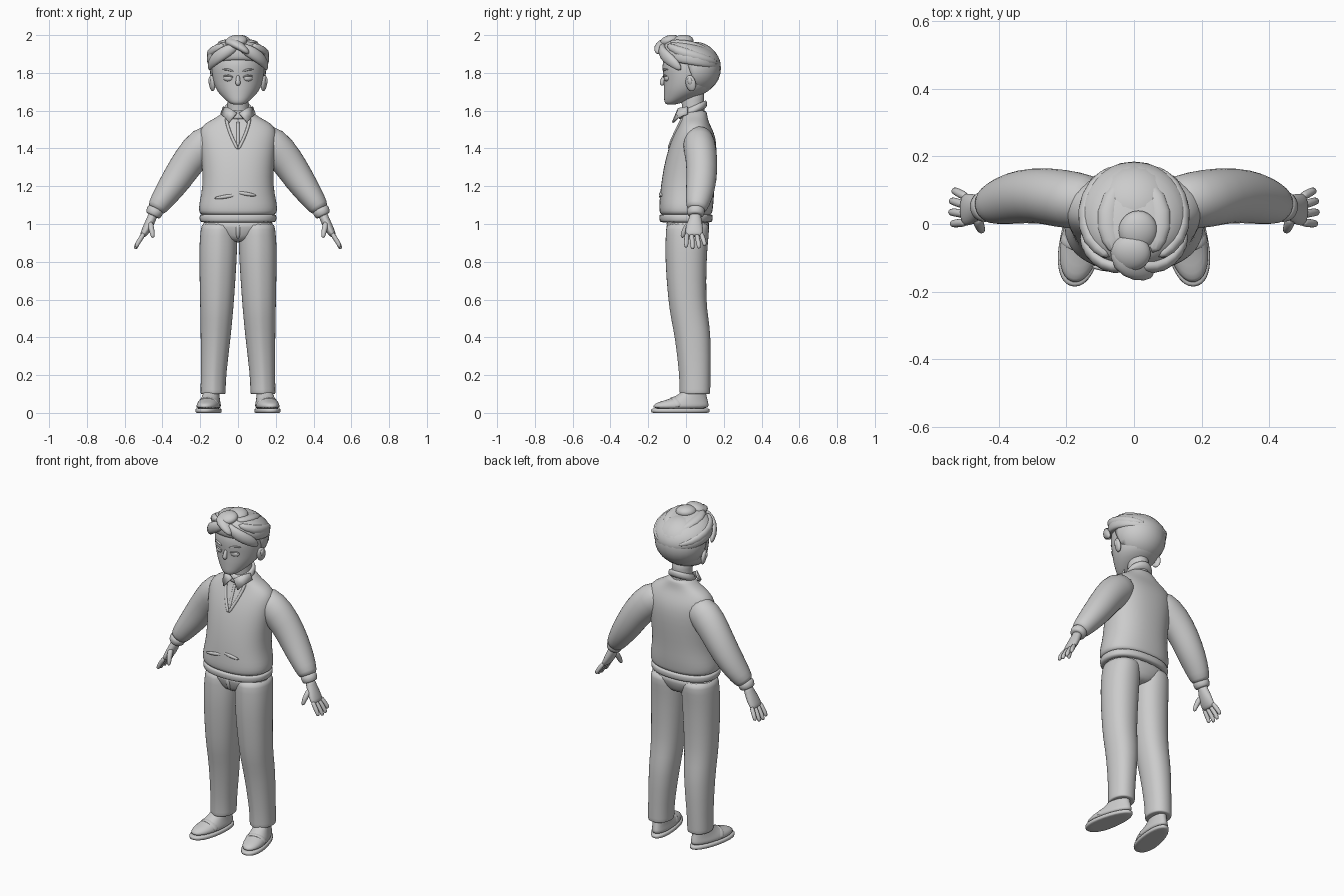
import bpy, bmesh, math
from mathutils import Vector, Matrix
from mathutils.bvhtree import BVHTree

Y, Z = Vector((0, 1, 0)), Vector((0, 0, 1))


def skin(name, loops, mirror=False, sub=1):
    """Bridge a list of vertex loops into a closed, smooth shell."""
    n = len(loops[0])
    verts = [p for lp in loops for p in lp]
    faces = [(i * n + k, i * n + (k + 1) % n, (i + 1) * n + (k + 1) % n, (i + 1) * n + k)
             for i in range(len(loops) - 1) for k in range(n)]
    faces += [tuple(range(n))[::-1], tuple(range(len(verts) - n, len(verts)))]
    me = bpy.data.meshes.new(name)
    me.from_pydata(verts, [], faces)
    bm = bmesh.new()
    bm.from_mesh(me)
    bmesh.ops.recalc_face_normals(bm, faces=bm.faces)
    bm.to_mesh(me)
    bm.free()
    return finish(name, me, mirror, sub)


def finish(name, me, mirror=False, sub=0):
    ob = bpy.data.objects.new(name, me)
    bpy.context.collection.objects.link(ob)
    for p in me.polygons:
        p.use_smooth = True
    if mirror:
        m = ob.modifiers.new("mirror", 'MIRROR')
        m.use_mirror_merge = False
    if sub:
        s = ob.modifiers.new("smooth", 'SUBSURF')
        s.levels = s.render_levels = sub
    return ob


def unit(n, power):
    """Superellipse outline, slightly enlarged to offset smoothing."""
    grow = 1 / (2 / 3 + math.cos(2 * math.pi / n) / 3)
    out = []
    for k in range(n):
        a = 2 * math.pi * k / n
        c, s = math.cos(a), math.sin(a)
        out.append((grow * math.copysign(abs(c) ** (2 / power), c),
                    grow * math.copysign(abs(s) ** (2 / power), s)))
    return out


def stack(name, rings, n=20, power=2.0, tilt=0.0, crease=0.0, xf=None, egg=0.0, **kw):
    """Horizontal rings: (z, cx, cy, rx, ry)."""
    loops = []
    for z, cx, cy, rx, ry in rings:
        lp = []
        for k, (c, s) in enumerate(unit(n, power)):
            y = cy + ry * s - (crease if k == 3 * n // 4 else 0)
            p = Vector((cx + rx * c * (1 - egg * s), y, z - tilt * (y - cy)))
            lp.append(xf @ p if xf else p)
        loops.append(lp)
    return skin(name, loops, **kw)


def limb(name, pts, n=12, ref=Y, power=2.0, xf=None, **kw):
    """Rings along a path: (x, y, z, radius across ref, radius along ref)."""
    ps = [Vector(p[:3]) for p in pts]
    loops = []
    for i, p in enumerate(pts):
        t = (ps[min(i + 1, len(ps) - 1)] - ps[max(i - 1, 0)]).normalized()
        u = t.cross(ref).normalized()
        v = u.cross(t)
        lp = [ps[i] + u * c * p[3] + v * s * p[4] for c, s in unit(n, power)]
        loops.append([xf @ q for q in lp] if xf else lp)
    return skin(name, loops, **kw)


def ball(name, loc, scale, rot=(0, 0, 0), cut=None, mirror=False):
    bm = bmesh.new()
    bmesh.ops.create_uvsphere(bm, u_segments=24, v_segments=14, radius=1)
    r = Matrix.Rotation(rot[2], 4, 'Z') @ Matrix.Rotation(rot[1], 4, 'Y') @ Matrix.Rotation(rot[0], 4, 'X')
    bm.transform(Matrix.Translation(loc) @ r @ Matrix.Diagonal((*scale, 1)))
    if cut:
        bmesh.ops.bisect_plane(bm, geom=bm.verts[:] + bm.edges[:] + bm.faces[:],
                               plane_co=cut[0], plane_no=cut[1], clear_outer=True)
        bmesh.ops.holes_fill(bm, edges=[e for e in bm.edges if e.is_boundary])
    me = bpy.data.meshes.new(name)
    bm.to_mesh(me)
    bm.free()
    return finish(name, me, mirror)


# Sweater body, hem and sleeves
torso = stack("sweater_body", [
    (1.045, 0, 0, .19, .128), (1.055, 0, 0, .203, .138), (1.085, 0, 0, .208, .142), (1.13, 0, .004, .2, .143),
    (1.2, 0, .008, .186, .141), (1.3, 0, .02, .188, .138), (1.4, 0, .035, .2, .128), (1.46, 0, .043, .205, .112),
    (1.5, 0, .045, .2, .095), (1.535, 0, .045, .172, .077), (1.56, 0, .045, .12, .07),
    (1.585, 0, .045, .085, .066), (1.605, 0, .045, .066, .06)], n=28, power=2.3)
stack("sweater_hem", [(1.008, 0, 0, .185, .125), (1.01, 0, 0, .2, .138), (1.03, 0, 0, .204, .142),
                      (1.05, 0, 0, .202, .14), (1.053, 0, 0, .19, .13)], n=28, power=2.3)
limb("sleeve", [(.09, .065, 1.475, .07, .07), (.18, .068, 1.425, .1, .088), (.26, .085, 1.338, .086, .083),
                (.328, .083, 1.23, .08, .08), (.387, .07, 1.147, .065, .072), (.43, .056, 1.085, .053, .056),
                (.437, .054, 1.073, .04, .042)], n=16, mirror=True)
limb("cuff", [(.433, .054, 1.084, .035, .035), (.434, .054, 1.082, .046, .048), (.451, .05, 1.045, .043, .045),
              (.452, .05, 1.043, .03, .032)], n=16, mirror=True)
# Soft fold lines above the hem
for x0, z0, x1, z1 in ((-.13, 1.135, .0, 1.155), (-.02, 1.17, .1, 1.15)):
    limb("sweater_fold", [(x0, -.125, z0, .006, .006), ((x0 + x1) / 2, -.137, (z0 + z1) / 2, .012, .01),
                          (x1, -.128, z1, .006, .006)], n=8)

# V-neck trim laid on the chest
bpy.context.view_layer.update()
bvh = BVHTree.FromObject(torso, bpy.context.evaluated_depsgraph_get())


def front(x, z):
    hit = bvh.ray_cast(Vector((x, -1, z)), Y)[0]
    return hit.y if hit else 0


trim = []
for i in range(7):
    t = i / 6
    x, z = .062 * (1 - (1 - t) ** 1.5) + .001, 1.395 + .17 * t
    trim.append((x, front(x, z), z, .008, .008))
limb("neckline_trim", trim, n=8, mirror=True)
limb("shirt_placket", [(0, front(0, z), z, .008, .004) for z in (1.41, 1.46, 1.51, 1.55)], n=8)

# Shirt collar with two pointed flaps
stack("collar_band", [(1.575, 0, .035, .075, .072), (1.60, 0, .037, .079, .077), (1.625, 0, .04, .068, .068),
                      (1.627, 0, .04, .06, .06)], tilt=-.45)
me = bpy.data.meshes.new("collar_flap")
me.from_pydata([(.004, -.045, 1.585), (.04, -.035, 1.61), (.072, .01, 1.618), (.086, .01, 1.58),
                (.066, -.04, 1.56), (.046, -.066, 1.535)], [], [(0, 1, 4, 5), (1, 2, 3, 4)])
flap = finish("collar_flap", me, mirror=True)
flap.modifiers.new("thickness", 'SOLIDIFY').thickness = .01

# Trousers
stack("trouser_seat", [(.9, 0, .01, .05, .08), (.94, 0, .01, .13, .1), (.98, 0, .012, .188, .112),
                       (1.03, 0, .008, .193, .12)], n=24, power=2.3)
stack("trouser_leg", [
    (1.01, .1, .012, .09, .105), (.98, .102, .012, .094, .112), (.9, .104, .006, .1, .109), (.8, .106, .002, .098, .106),
    (.6, .111, .008, .09, .097), (.5, .114, .022, .084, .096), (.4, .118, .04, .079, .092), (.2, .13, .05, .066, .079),
    (.112, .132, .05, .066, .078), (.1, .132, .05, .066, .078), (.099, .132, .05, .055, .066)],
    power=2.2, crease=.008, mirror=True)
limb("fly_fold", [(0, -.098, 1.0, .012, .006), (0, -.098, .96, .012, .008), (0, -.08, .92, .008, .006)], n=8, ref=Vector((0, 1, .1)))

# Shoes, turned outwards
turn = Matrix.Translation((.153, -.03, 0)) @ Matrix.Rotation(math.radians(11), 4, 'Z')
stack("shoe_sole", [(0, 0, 0, .055, .145), (.0005, 0, 0, .062, .157), (.022, 0, 0, .062, .158), (.024, 0, 0, .055, .15)],
      n=24, power=2.2, egg=.12, xf=turn, mirror=True)
stack("shoe_upper", [(.018, 0, 0, .058, .15), (.04, 0, .003, .059, .15), (.056, 0, .012, .054, .137),
                     (.07, 0, .04, .048, .106), (.09, 0, .06, .043, .08), (.115, 0, .075, .04, .062),
                     (.117, 0, .075, .033, .052)], n=24, power=2.1, egg=.12, xf=turn, mirror=True)
limb("shoe_strap", [(-.058, -.02, .03, .006, .018), (-.05, -.025, .06, .007, .018), (-.022, -.035, .08, .007, .018),
                    (.022, -.035, .08, .007, .018), (.05, -.025, .06, .007, .018), (.058, -.02, .03, .006, .018)],
     n=8, xf=turn, mirror=True)

# Hands
limb("palm", [(.445, .05, 1.06, .026, .03), (.457, .049, 1.03, .024, .031), (.475, .045, .99, .025, .045),
              (.497, .042, .95, .02, .048), (.507, .042, .935, .014, .044)], mirror=True)
for y0, y1, length in ((.08, .098, .8), (.055, .068, .96), (.029, .035, 1.0), (.005, .001, .9)):
    limb("finger", [(.495, y0, .955, .012, .012), (.495 + .024 * length, (y0 + y1) / 2, .955 - .038 * length, .0125, .0125),
                    (.495 + .042 * length, y1, .955 - .066 * length, .0115, .0115),
                    (.495 + .05 * length, y1, .955 - .09 * length, .009, .009)], n=8, mirror=True)
limb("thumb", [(.465, .025, 1.01, .016, .016), (.46, .0, .98, .015, .016), (.453, -.015, .95, .013, .013),
               (.45, -.022, .925, .008, .008)], n=8, mirror=True)

# Neck, head and ears
stack("neck", [(1.52, 0, .045, .062, .06), (1.6, 0, .04, .056, .058), (1.66, 0, .035, .055, .06), (1.72, 0, .03, .06, .07)])
stack("head", [(1.632, 0, -.078, .022, .022), (1.637, 0, -.075, .04, .036), (1.655, 0, -.05, .064, .066),
               (1.685, 0, -.012, .096, .104), (1.72, 0, .012, .12, .13), (1.765, 0, .02, .133, .136),
               (1.81, 0, .022, .139, .146), (1.86, 0, .025, .139, .15), (1.91, 0, .025, .12, .13),
               (1.94, 0, .025, .06, .06)], n=24)
ball("ear", (.138, .025, 1.745), (.014, .028, .043), rot=(.15, .15, -.35), mirror=True)
ball("ear_bowl", (.145, .022, 1.755), (.012, .014, .022), rot=(.15, .15, -.35), mirror=True)

# Face
limb("nose", [(0, -.112, 1.79, .009, .008), (0, -.122, 1.765, .01, .012), (0, -.129, 1.745, .015, .014),
              (0, -.121, 1.733, .009, .009)], n=10)
ball("eye", (.052, -.102, 1.772), (.026, .014, .017), rot=(0, 0, .3), mirror=True)
limb("eyelid", [(.024, -.116, 1.776, .003, .004), (.05, -.12, 1.79, .005, .006), (.08, -.1, 1.782, .003, .004)], n=8, mirror=True)
limb("eyebrow", [(.022, -.12, 1.807, .005, .005), (.055, -.117, 1.82, .006, .006), (.088, -.094, 1.817, .003, .004)],
     n=8, mirror=True)
for z, w, r in ((1.69, .026, .005), (1.68, .02, .006)):
    limb("lip", [(-w, -.103, z, .003, .004), (0, -.114, z, r, .007), (w, -.103, z, .003, .004)], n=8)

# Hair: close back, overhanging crown and swept locks
ball("back_hair", (0, .045, 1.825), (.151, .14, .14), cut=((0, .035, 1.77), (0, -1, -.35)))
stack("crown_hair", [(1.845, 0, .025, .135, .13), (1.84, 0, .027, .155, .15), (1.855, 0, .027, .165, .158),
                     (1.895, 0, .025, .166, .158), (1.935, 0, .02, .14, .135), (1.965, 0, .01, .09, .09),
                     (1.972, 0, .005, .04, .04)], n=24, tilt=.17)


def lock(name, *pts, **kw):
    limb(name, pts, n=10, ref=Z, **kw)


lock("fringe", (.0, -.115, 1.945, .018, .02), (.055, -.132, 1.918, .022, .032), (.11, -.108, 1.885, .022, .034),
     (.145, -.06, 1.85, .018, .028), (.152, -.025, 1.815, .006, .01), mirror=True)
lock("side_sweep", (.07, -.1, 1.95, .015, .015), (.135, -.05, 1.915, .025, .028), (.15, .04, 1.89, .024, .028),
     (.12, .125, 1.865, .02, .022), (.06, .17, 1.85, .008, .008), mirror=True)
lock("top_sweep", (.05, -.09, 1.965, .02, .012), (.085, -.01, 1.955, .035, .022), (.07, .08, 1.935, .032, .022),
     (.02, .15, 1.895, .01, .01), mirror=True)
lock("front_curl", (-.045, -.05, 1.965, .03, .018), (-.03, -.11, 1.965, .045, .026), (.015, -.142, 1.94, .035, .022),
     (.06, -.148, 1.9, .014, .012))
ball("top_tuft", (.012, -.02, 1.967), (.058, .06, .034), rot=(.12, .1, 0))
ball("front_tuft", (-.01, -.085, 1.967), (.06, .055, .032), rot=(.25, -.15, 0))
